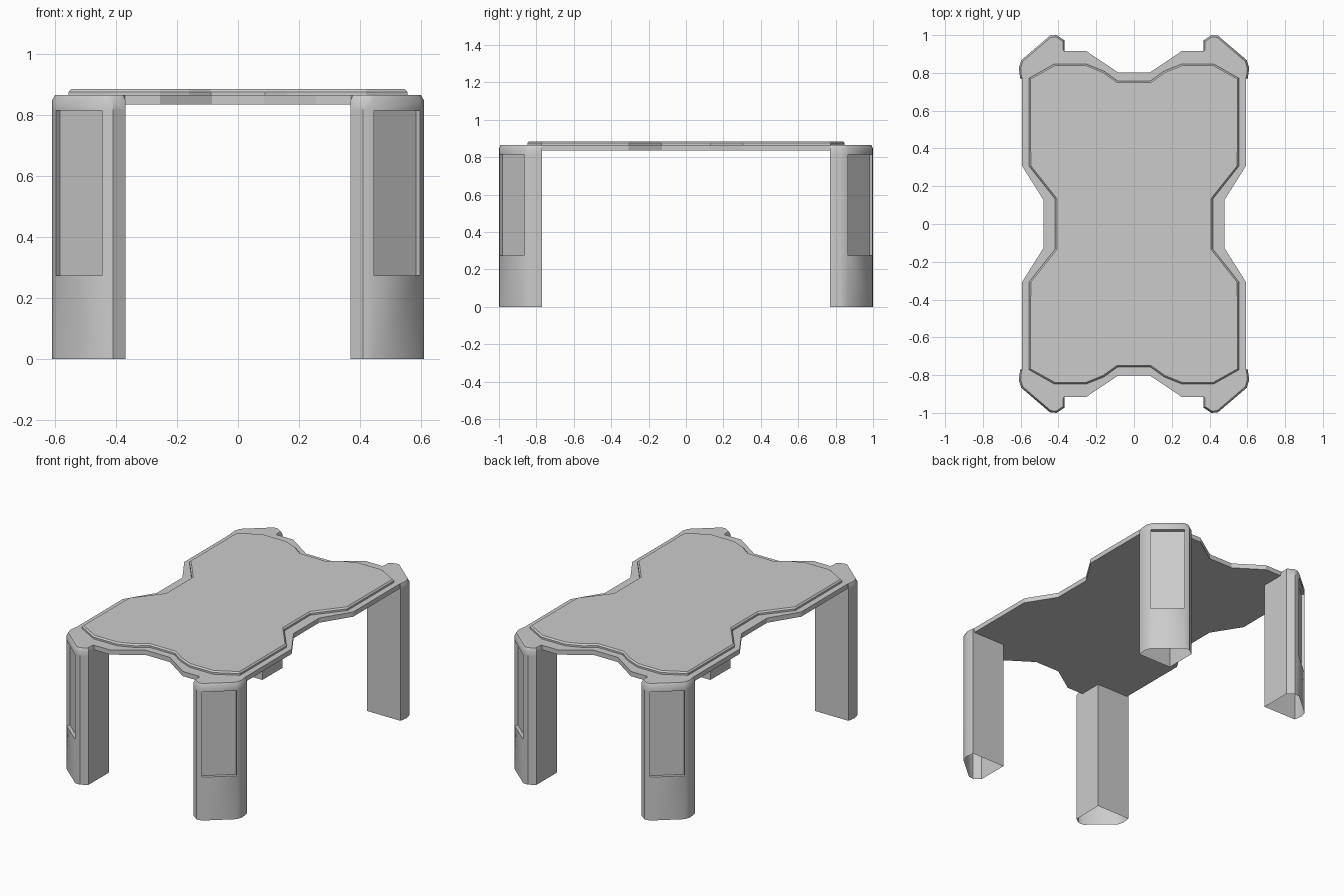
import bpy, bmesh, math
from mathutils import Vector

if "Cube" in bpy.data.objects:
    bpy.data.objects.remove(bpy.data.objects["Cube"])


def finish(bm, name):
    bmesh.ops.recalc_face_normals(bm, faces=bm.faces)
    mesh = bpy.data.meshes.new(name)
    bm.to_mesh(mesh)
    bm.free()
    obj = bpy.data.objects.new(name, mesh)
    bpy.context.collection.objects.link(obj)
    return obj


def full_outline(q):
    """Mirror a +x +y quarter outline into a closed loop."""
    r = q[::-1]
    return (q + [(x, -y) for x, y in r] +
            [(-x, -y) for x, y in q] + [(-x, y) for x, y in r])


def slab(name, quarter, z0, z1, bevel, rise):
    """Flat plate with a chamfered upper edge."""
    bm = bmesh.new()
    pts = full_outline(quarter)
    lo = [bm.verts.new((x, y, z0)) for x, y in pts]
    hi = [bm.verts.new((x, y, z1 - rise)) for x, y in pts]
    n = len(pts)
    bm.faces.new(lo)
    top = bm.faces.new(hi)
    for i in range(n):
        j = (i + 1) % n
        bm.faces.new((lo[i], lo[j], hi[j], hi[i]))
    bmesh.ops.recalc_face_normals(bm, faces=bm.faces)
    if bevel:
        bmesh.ops.inset_region(bm, faces=[top], thickness=bevel, depth=rise)
    return finish(bm, name)


# Leg section, inner corner first; the long outer face carries the recess
SECTION = [(0.368, 0.77), (0.368, 0.972), (0.41, 1.0), (0.445, 0.997),
           (0.597, 0.867), (0.61, 0.825), (0.602, 0.77)]
RECESS = 3


def leg(name, sx, sy):
    bm = bmesh.new()
    n = len(SECTION)
    rings = [[bm.verts.new((x * sx, y * sy, z)) for x, y in SECTION]
             for z in (0.0, 0.275, 0.815, 0.847)]
    for k in range(3):
        a, b = rings[k], rings[k + 1]
        for i in range(n):
            j = (i + 1) % n
            quad = [a[i], a[j], b[j], b[i]]
            if k == 1 and i == RECESS:
                # sunken panel: straight walls and a floor
                p, q = Vector(SECTION[i]), Vector(SECTION[j])
                d = (q - p).normalized()
                off = Vector((d.y * sx, -d.x * sy, 0)) * 0.02
                floor = [bm.verts.new(v.co + off) for v in quad]
                for m in range(4):
                    o = (m + 1) % 4
                    bm.faces.new((quad[m], quad[o], floor[o], floor[m]))
                bm.faces.new(floor)
            else:
                bm.faces.new(quad)
    top = bm.faces.new(rings[-1])
    bmesh.ops.recalc_face_normals(bm, faces=bm.faces)
    bmesh.ops.inset_region(bm, faces=[top], thickness=0.01, depth=0.018)
    obj = finish(bm, name)
    bpy.ops.object.select_all(action='DESELECT')
    obj.select_set(True)
    bpy.context.view_layer.objects.active = obj
    bpy.ops.object.shade_smooth_by_angle(angle=math.radians(38))
    return obj


# Frame plate under the top
slab("table_frame",
     [(0.085, 0.803), (0.255, 0.917), (0.37, 0.917), (0.41, 0.97),
      (0.575, 0.84), (0.593, 0.78), (0.593, 0.308), (0.48, 0.128)],
     0.835, 0.865, 0, 0)

# Raised top panel
slab("table_top",
     [(0.088, 0.758), (0.16, 0.81), (0.255, 0.848), (0.42, 0.848),
      (0.555, 0.772), (0.555, 0.306), (0.417, 0.132)],
     0.865, 0.885, 0.009, 0.009)

# Four corner legs
for sy, end in ((-1, "front"), (1, "back")):
    for sx, side in ((-1, "left"), (1, "right")):
        leg(f"{end}_{side}_leg", sx, sy)
